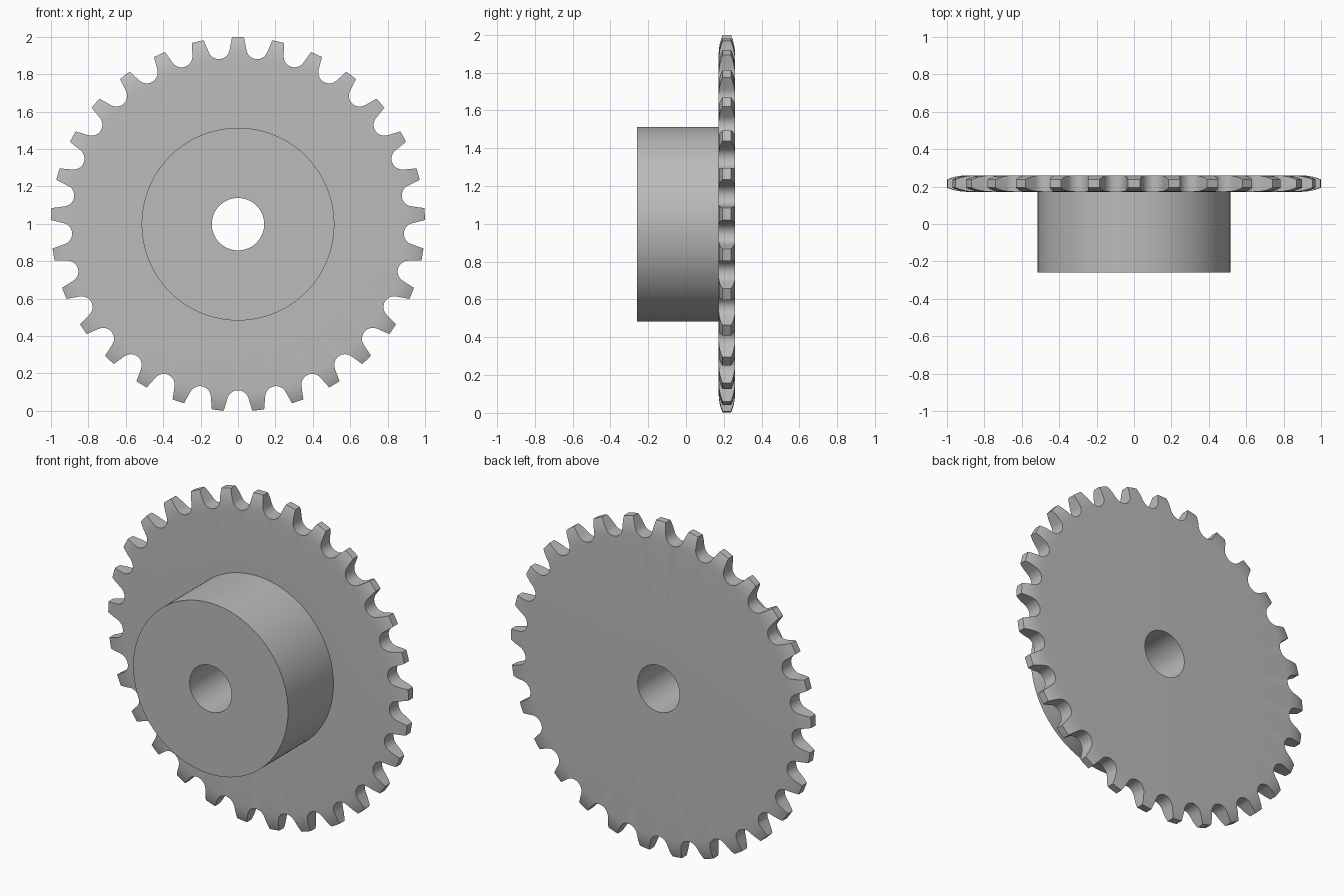
import bpy, bmesh, math
from mathutils import Matrix, Vector

TEETH = 29
PITCH = math.tau / TEETH
CENTRE = Vector((0, 0, 0.998))

cube = bpy.data.objects.get("Cube")
if cube:
    bpy.data.objects.remove(cube)

steel = bpy.data.materials.new("grey steel")
steel.use_nodes = True
GREY = (0.5, 0.5, 0.5, 1)
steel.diffuse_color = GREY
steel.node_tree.nodes["Principled BSDF"].inputs["Base Color"].default_value = GREY


def make_object(name, bm):
    bmesh.ops.recalc_face_normals(bm, faces=bm.faces)
    mesh = bpy.data.meshes.new(name)
    bm.to_mesh(mesh)
    bm.free()
    mesh.materials.append(steel)
    obj = bpy.data.objects.new(name, mesh)
    obj.location = CENTRE
    bpy.context.collection.objects.link(obj)
    return obj


# Hub, bore and toothed disc as one turned profile: (radius, y)
mid, half = 0.216, 0.044
rim = [(0.89, half), (0.925, 0.042), (0.955, 0.037), (0.98, 0.030), (1.0, 0.022)]
profile = [(0.14, -0.26), (0.515, -0.26), (0.515, mid - half)]
profile += [(r, mid - h) for r, h in rim]
profile += [(r, mid + h) for r, h in reversed(rim)]
profile += [(0.14, mid + half)]

bm = bmesh.new()
verts = [bm.verts.new((0, y, r)) for r, y in profile]
edges = [bm.edges.new((a, b)) for a, b in zip(verts, verts[1:] + verts[:1])]
bmesh.ops.spin(bm, geom=verts + edges, cent=(0, 0, 0), axis=(0, 1, 0),
               angle=math.tau, steps=TEETH * 6)
bmesh.ops.remove_doubles(bm, verts=bm.verts, dist=1e-5)
sprocket = make_object("sprocket", bm)

# Roller gaps: a round seat opening into flared flanks, repeated around the rim
seat_r, seat_z = 0.058, 0.946
arc = [math.radians(-163 + 146 * i / 14) for i in range(15)]
gap = [(seat_r * math.cos(a), seat_z + seat_r * math.sin(a)) for a in arc]
flank = [(0.0665, 0.965), (0.077, 1.0), (0.086, 1.03)]
gap += flank + [(-x, z) for x, z in reversed(flank)]

bm = bmesh.new()
for i in range(TEETH):
    turn = Matrix.Rotation((i + 0.5) * PITCH, 3, 'Y')
    ring = [bm.verts.new(turn @ Vector((x, 0.1, z))) for x, z in gap]
    face = bm.faces.new(ring)
    new = bmesh.ops.extrude_face_region(bm, geom=[face])["geom"]
    bmesh.ops.translate(bm, vec=(0, 0.25, 0),
                        verts=[v for v in new if isinstance(v, bmesh.types.BMVert)])
cutter = make_object("gap_cutter", bm)
cutter.hide_render = True

# Cut the gaps, then drop the cutter
cut = sprocket.modifiers.new("gaps", 'BOOLEAN')
cut.operation = 'DIFFERENCE'
cut.solver = 'EXACT'
cut.object = cutter
bpy.ops.object.select_all(action='DESELECT')
sprocket.select_set(True)
bpy.context.view_layer.objects.active = sprocket
bpy.ops.object.modifier_apply(modifier=cut.name)
bpy.data.objects.remove(cutter)
bpy.ops.object.shade_smooth_by_angle(angle=math.radians(25))
